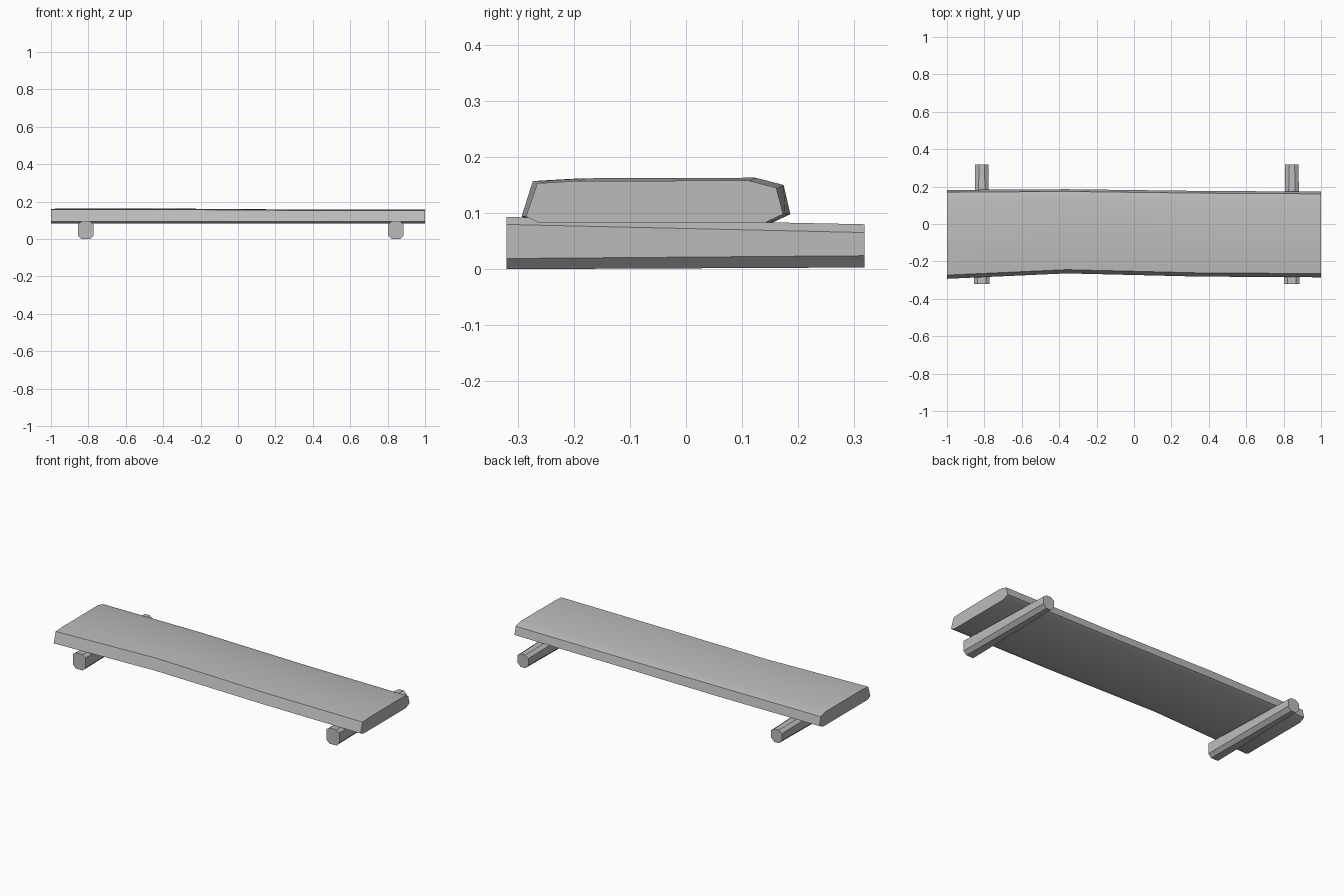
import bpy
import bmesh
import math

cube = bpy.data.objects.get("Cube")
if cube:
    bpy.data.objects.remove(cube, do_unlink=True)

stone = bpy.data.materials.new("grey")
stone.use_nodes = True
GREY = (0.5, 0.5, 0.5, 1)
stone.diffuse_color = GREY
stone.node_tree.nodes["Principled BSDF"].inputs["Base Color"].default_value = GREY


def loft(name, sections, smooth_angle):
    """Skin matching closed cross-sections and cap both ends."""
    bm = bmesh.new()
    rings = [[bm.verts.new(p) for p in s] for s in sections]
    n = len(rings[0])
    for a, b in zip(rings, rings[1:]):
        for i in range(n):
            j = (i + 1) % n
            bm.faces.new((a[i], a[j], b[j], b[i]))
    bm.faces.new(rings[0])
    bm.faces.new(rings[-1][::-1])
    bmesh.ops.recalc_face_normals(bm, faces=bm.faces)
    mesh = bpy.data.meshes.new(name)
    bm.to_mesh(mesh)
    bm.free()
    mesh.materials.append(stone)
    obj = bpy.data.objects.new(name, mesh)
    bpy.context.collection.objects.link(obj)
    bpy.ops.object.select_all(action="DESELECT")
    obj.select_set(True)
    bpy.context.view_layer.objects.active = obj
    if smooth_angle:
        bpy.ops.object.shade_smooth_by_angle(angle=math.radians(smooth_angle))
    return obj


def plank_section(x, front, back, top):
    """Worn slab outline: sloped front, flat top, rounded back."""
    return [(x, front, 0.094), (x, front + 0.02, top - 0.005),
            (x, front + 0.088, top - 0.001), (x, back - 0.062, top),
            (x, back - 0.012, top - 0.013), (x, back, 0.098),
            (x, back - 0.034, 0.082), (x, front + 0.024, 0.082)]


# Seat slab, slightly bowed along its length
loft("seat_plank", [plank_section(*s) for s in (
    (-1, -0.293, 0.182, 0.162), (-0.36, -0.264, 0.186, 0.163),
    (0.34, -0.281, 0.177, 0.158), (1, -0.285, 0.173, 0.158))], 40)


def beam_section(x, y, half, low, high, chamfer):
    """Chamfered rectangular cross-section."""
    c = chamfer
    return [(x - half, y, low + c), (x - half + c, y, low),
            (x + half - c, y, low), (x + half, y, low + c),
            (x + half, y, high - c * 0.7), (x + half - c, y, high),
            (x - half + c, y, high), (x - half, y, high - c * 0.7)]


# Tapered support beams running front to back
for name, x in (("right_support", -0.814), ("left_support", 0.844)):
    loft(name, [beam_section(x, -0.32, 0.042, 0, 0.093, 0.019),
                beam_section(x, 0.318, 0.036, 0.003, 0.08, 0.021)], 0)
